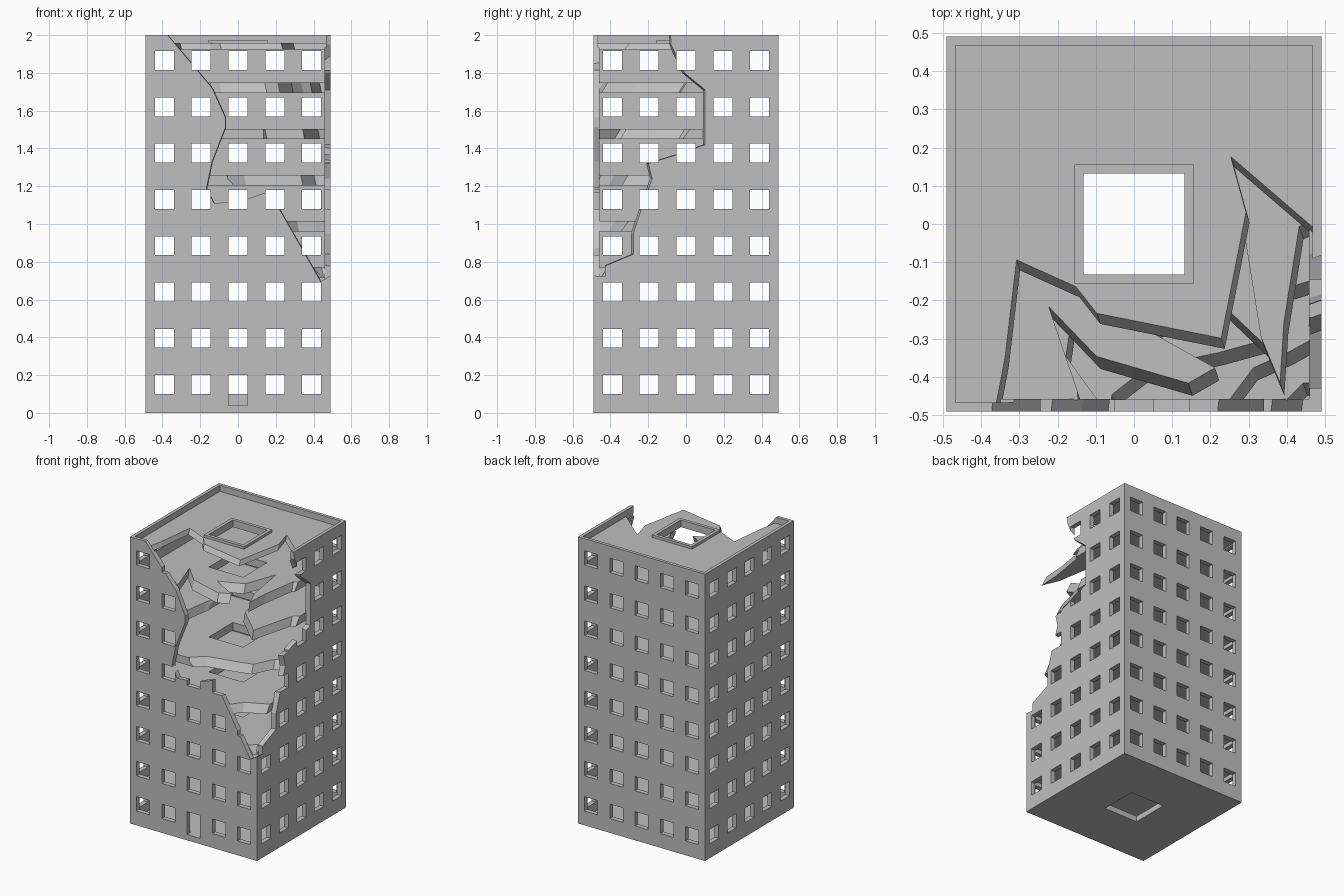
import bpy, bmesh
from mathutils import Vector

cube = bpy.data.objects.get("Cube")
if cube:
    bpy.data.objects.remove(cube, do_unlink=True)

concrete = bpy.data.materials.new("grey concrete")
concrete.use_nodes = True
grey = (0.52, 0.52, 0.52, 1)
concrete.diffuse_color = grey
concrete.node_tree.nodes["Principled BSDF"].inputs["Base Color"].default_value = grey

HALF, INNER, SHAFT = 0.49, 0.457, 0.132
STOREY, FLOOR_TOP = 0.244, 0.04
COLUMNS = [(i - 2) * 0.195 for i in range(5)]
ROWS = [0.15 + i * 0.245 for i in range(8)]


def finish(bm, name):
    bmesh.ops.recalc_face_normals(bm, faces=bm.faces)
    mesh = bpy.data.meshes.new(name)
    bm.to_mesh(mesh)
    bm.free()
    mesh.materials.append(concrete)
    obj = bpy.data.objects.new(name, mesh)
    bpy.context.scene.collection.objects.link(obj)
    return obj


def boxes(name, bounds):
    """One mesh holding a box for each (low corner, high corner)."""
    bm = bmesh.new()
    for low, high in bounds:
        low, high = Vector(low), Vector(high)
        verts = bmesh.ops.create_cube(bm, size=1)["verts"]
        for v in verts:
            v.co = (low + high) / 2 + v.co * (high - low)
    return finish(bm, name)


def prism(name, outline, place, start, end, shift=(0, 0)):
    """Outline swept from start to end, sliding sideways by shift."""
    bm = bmesh.new()
    a = [bm.verts.new(place(u, v, start)) for u, v in outline]
    b = [bm.verts.new(place(u + shift[0], v + shift[1], end)) for u, v in outline]
    bm.faces.new(a)
    bm.faces.new(b)
    for i in range(len(a)):
        j = (i + 1) % len(a)
        bm.faces.new((a[i], a[j], b[j], b[i]))
    return finish(bm, name)


def cut(obj, cutter):
    """Subtract the cutter for good, then throw it away."""
    cutter.hide_render = True
    mod = obj.modifiers.new("cut", "BOOLEAN")
    mod.operation, mod.solver, mod.object = "DIFFERENCE", "EXACT", cutter
    graph = bpy.context.evaluated_depsgraph_get()
    mesh = bpy.data.meshes.new_from_object(obj.evaluated_get(graph))
    obj.modifiers.clear()
    obj.data = mesh
    bpy.data.objects.remove(cutter, do_unlink=True)


def block(name, r, low, high):
    return boxes(name, [((-r, -r, low), (r, r, high))])


# Outer shell with a thinner parapet
walls = block("outer_walls", HALF, 0, 2)
cut(walls, block("cavity", INNER, -0.1, 1.94))
cut(walls, block("parapet_cavity", 0.467, 1.935, 2.1))

# Window grid through opposite walls, then the front door
w = 0.05
cut(walls, boxes("windows_y", [((c - w, -1, z - w), (c + w, 1, z + w))
                               for c in COLUMNS for z in ROWS]))
cut(walls, boxes("windows_x", [((-1, c - w, z - w), (1, c + w, z + w))
                               for c in COLUMNS for z in ROWS]))
cut(walls, boxes("door", [((-w, -1, FLOOR_TOP), (w, -0.4, 0.15))]))

# Torn openings in the front wall and the side wall
front_tear = [(-0.46, 2.1), (-0.385, 2), (-0.15, 1.72), (-0.08, 1.565),
              (-0.08, 1.51), (-0.15, 1.33), (-0.18, 1.19), (-0.14, 1.11),
              (0, 1.12), (0.17, 1.18), (0.2, 1.09), (0.425, 0.695),
              (0.49, 0.735), (0.6, 0.78), (0.6, 2.1)]
side_tear = [(-0.05, 2.1), (-0.04, 1.95), (0.03, 1.8), (0.14, 1.71),
             (0.14, 1.42), (0, 1.37), (-0.16, 1.32), (-0.14, 1.24),
             (-0.19, 1.1), (-0.24, 0.95), (-0.24, 0.84), (-0.49, 0.735),
             (-0.6, 0.69), (-0.6, 2.1)]
cut(walls, prism("front_tear", front_tear, lambda u, v, d: (u, d, v),
                 -0.6, -0.43, (0.02, 0)))
cut(walls, prism("side_tear", side_tear, lambda u, v, d: (d, u, v),
                 0.6, 0.43, (-0.06, 0)))

# Broken edge of each storey slab, running from the front wall to the side wall
slab_tears = {
    3: [(0.39, -0.6), (0.4, -0.45), (0.44, -0.41), (0.6, -0.4)],
    4: [(0.24, -0.6), (0.25, -0.45), (0.31, -0.37), (0.4, -0.33), (0.6, -0.22)],
    5: [(-0.07, -0.6), (-0.06, -0.44), (0.03, -0.37), (0.22, -0.33),
        (0.33, -0.3), (0.4, -0.16), (0.6, -0.1)],
    6: [(-0.08, -0.6), (-0.1, -0.45), (-0.18, -0.34), (-0.15, -0.14), (-0.12, 0),
        (0.12, 0), (0.14, -0.12), (0.34, -0.31), (0.42, 0), (0.6, 0.14)],
    7: [(-0.14, -0.6), (-0.15, -0.43), (-0.225, -0.21), (-0.1, -0.34),
        (0.14, -0.41), (0.21, -0.37), (0.03, -0.27), (0.2, -0.2), (0.28, 0.02),
        (0.33, -0.29), (0.38, -0.41), (0.39, -0.25), (0.43, 0), (0.6, 0.06)],
}
roof_tear = [(-0.39, -0.6), (-0.34, -0.34), (-0.31, -0.085), (-0.155, -0.155),
             (-0.1, -0.225), (0.225, -0.29), (0.29, 0.04), (0.25, 0.185),
             (0.465, 0), (0.6, -0.06)]


def slab(name, reach, low, high, tear=None):
    obj = block(name, reach, low, high)
    cut(obj, block("shaft", SHAFT, low - 0.1, high + 0.1))
    if tear:
        # Lower edges stick out further toward the missing corner
        cut(obj, prism("tear", tear + [(0.6, -0.6)], lambda u, v, d: (u, v, d),
                       high + 0.01, low - 0.01, (0.015, -0.045)))
    return obj


slab("ground_slab", HALF - 0.002, 0, FLOOR_TOP)
for n in range(1, 8):
    top = FLOOR_TOP + STOREY * n
    slab("floor_slab_%d" % n, 0.46, top - 0.055, top, slab_tears.get(n))
slab("roof_slab", 0.47, 1.925, 1.957, roof_tear)

# Raised curb around the roof shaft
curb = block("shaft_curb", 0.155, 1.95, 1.975)
cut(curb, block("curb_hole", SHAFT, 1.9, 2.1))
